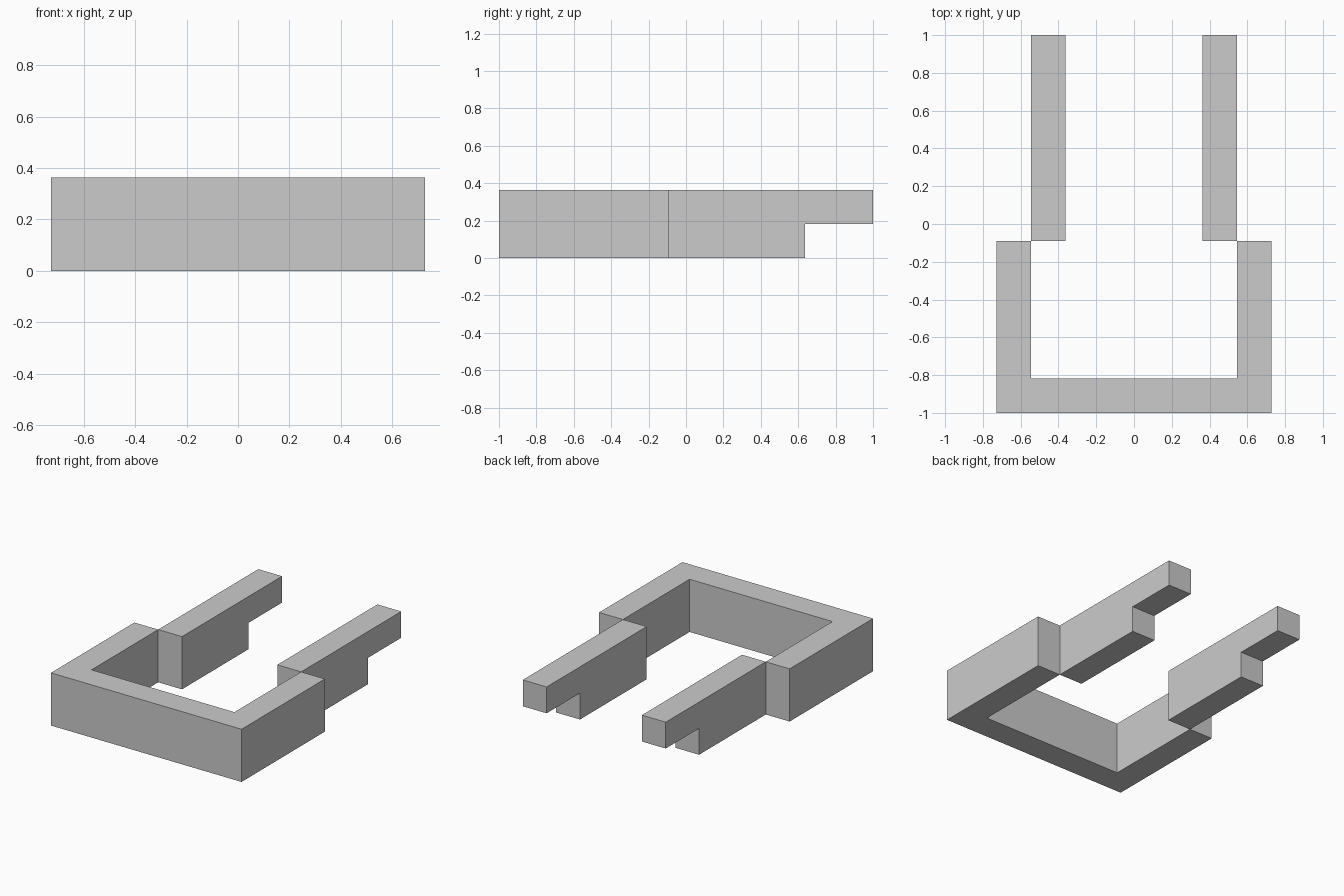
import bpy
import bmesh

if "Cube" in bpy.data.objects:
    bpy.data.objects.remove(bpy.data.objects["Cube"], do_unlink=True)

U = 2 / 11  # beam thickness; the whole model is 11 beams long

grey = bpy.data.materials.new("plain grey")
grey.use_nodes = True
colour = (0.6, 0.6, 0.6, 1)
grey.diffuse_color = colour
grey.node_tree.nodes["Principled BSDF"].inputs["Base Color"].default_value = colour


def prism(name, outline, place, direction):
    """Extrude a closed outline, given in beam units, along direction."""
    bm = bmesh.new()
    face = bm.faces.new([bm.verts.new(place(a, b)) for a, b in outline])
    new = bmesh.ops.extrude_face_region(bm, geom=[face])["geom"]
    verts = [v for v in new if isinstance(v, bmesh.types.BMVert)]
    bmesh.ops.translate(bm, vec=direction, verts=verts)
    bmesh.ops.recalc_face_normals(bm, faces=bm.faces)
    mesh = bpy.data.meshes.new(name)
    bm.to_mesh(mesh)
    bm.free()
    mesh.materials.append(grey)
    obj = bpy.data.objects.new(name, mesh)
    bpy.context.collection.objects.link(obj)


# U-shaped front frame, seen from above
frame = [(-4, 0), (4, 0), (4, 5), (3, 5), (3, 1), (-3, 1), (-3, 5), (-4, 5)]
prism("front_frame", frame, lambda x, y: (x * U, y * U - 1, 0), (0, 0, 2 * U))

# Rear arms with a notch under the tip, seen from the side
arm = [(5, 0), (9, 0), (9, 1), (11, 1), (11, 2), (5, 2)]
for side, x in (("left", 2), ("right", -3)):
    prism(side + "_arm", arm, lambda y, z: (x * U, y * U - 1, z * U), (U, 0, 0))
